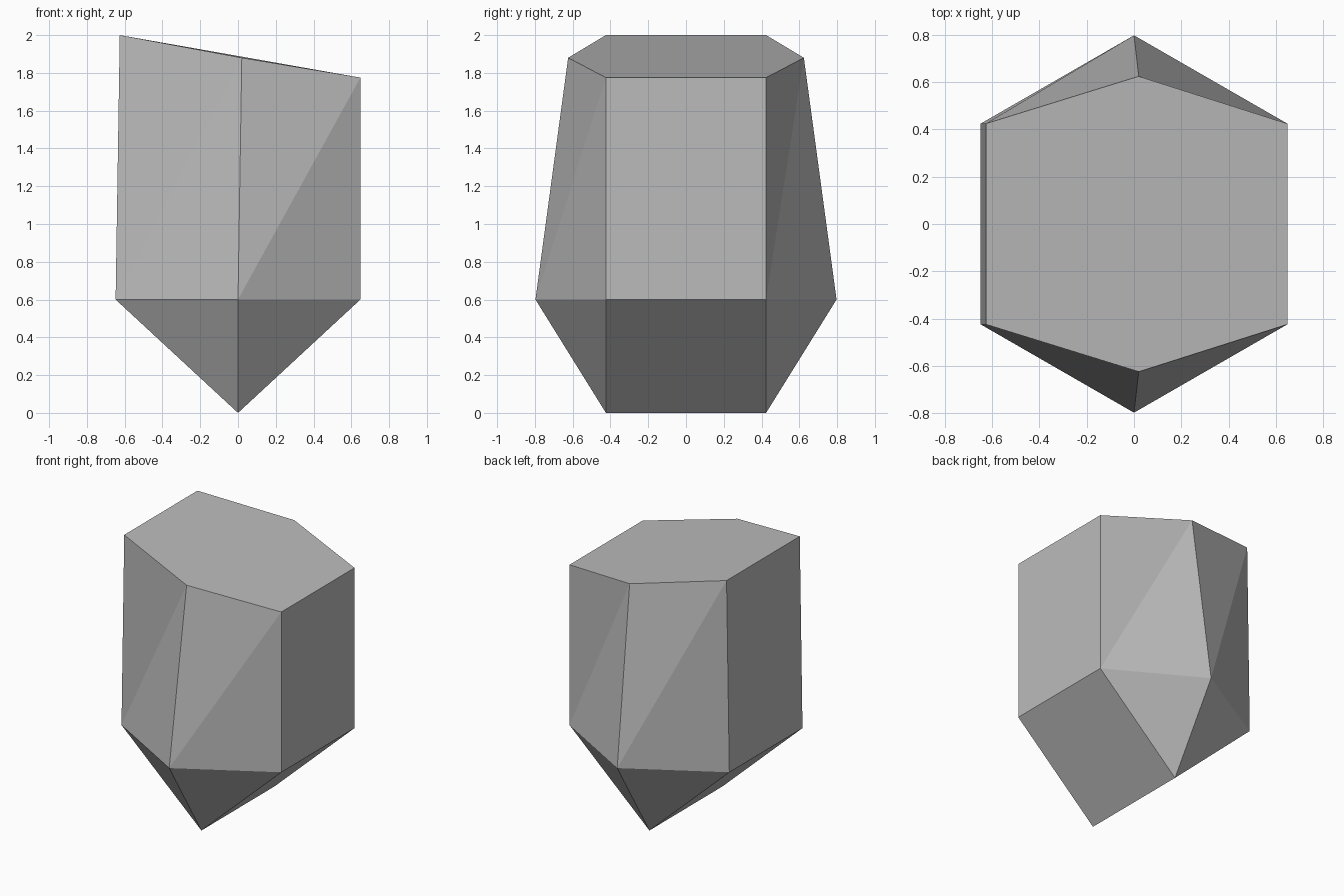
import bpy
import bmesh

default = bpy.data.objects.get("Cube")
if default:
    bpy.data.objects.remove(default, do_unlink=True)

# Plain grey stone
stone = bpy.data.materials.new("grey_stone")
stone.use_nodes = True
grey = (0.5, 0.5, 0.5, 1)
stone.diffuse_color = grey
stone.node_tree.nodes["Principled BSDF"].inputs["Base Color"].default_value = grey

SIDE, SIDE_Y, POINT_Y = 0.648, 0.424, 0.797   # waist outline
TOP_POINT_Y = 0.624

# Waist and slanted crown, counter-clockwise from the front point
waist = [(0, -POINT_Y), (SIDE, -SIDE_Y), (SIDE, SIDE_Y),
         (0, POINT_Y), (-SIDE, SIDE_Y), (-SIDE, -SIDE_Y)]
crown = [(0.02, -TOP_POINT_Y, 1.88), (SIDE, -SIDE_Y, 1.775), (SIDE, SIDE_Y, 1.775),
         (0.02, TOP_POINT_Y, 1.88), (-0.626, SIDE_Y, 2), (-0.626, -SIDE_Y, 2)]

bm = bmesh.new()
low = [bm.verts.new((x, y, 0.6)) for x, y in waist]
high = [bm.verts.new(p) for p in crown]
keel_front = bm.verts.new((0, -SIDE_Y, 0))
keel_back = bm.verts.new((0, SIDE_Y, 0))

# Slanted top
bm.faces.new(high)

# Walls: flat left and right panels, twisted corner panels split in two
for i in range(6):
    j = (i + 1) % 6
    if i % 3 == 1:
        bm.faces.new((low[i], low[j], high[j], high[i]))
    else:
        bm.faces.new((low[i], low[j], high[j]))
        bm.faces.new((low[i], high[j], high[i]))

# Wedge underside, each half running down to the keel
for start, near, far in ((0, keel_front, keel_back), (3, keel_back, keel_front)):
    point, a, b = low[start], low[start + 1], low[start + 2]
    bm.faces.new((a, point, near))
    bm.faces.new((point, low[start - 1], near))
    bm.faces.new((b, a, near, far))

bmesh.ops.recalc_face_normals(bm, faces=bm.faces)
mesh = bpy.data.meshes.new("faceted_stone")
bm.to_mesh(mesh)
bm.free()
mesh.materials.append(stone)
bpy.context.scene.collection.objects.link(bpy.data.objects.new("faceted_stone", mesh))
